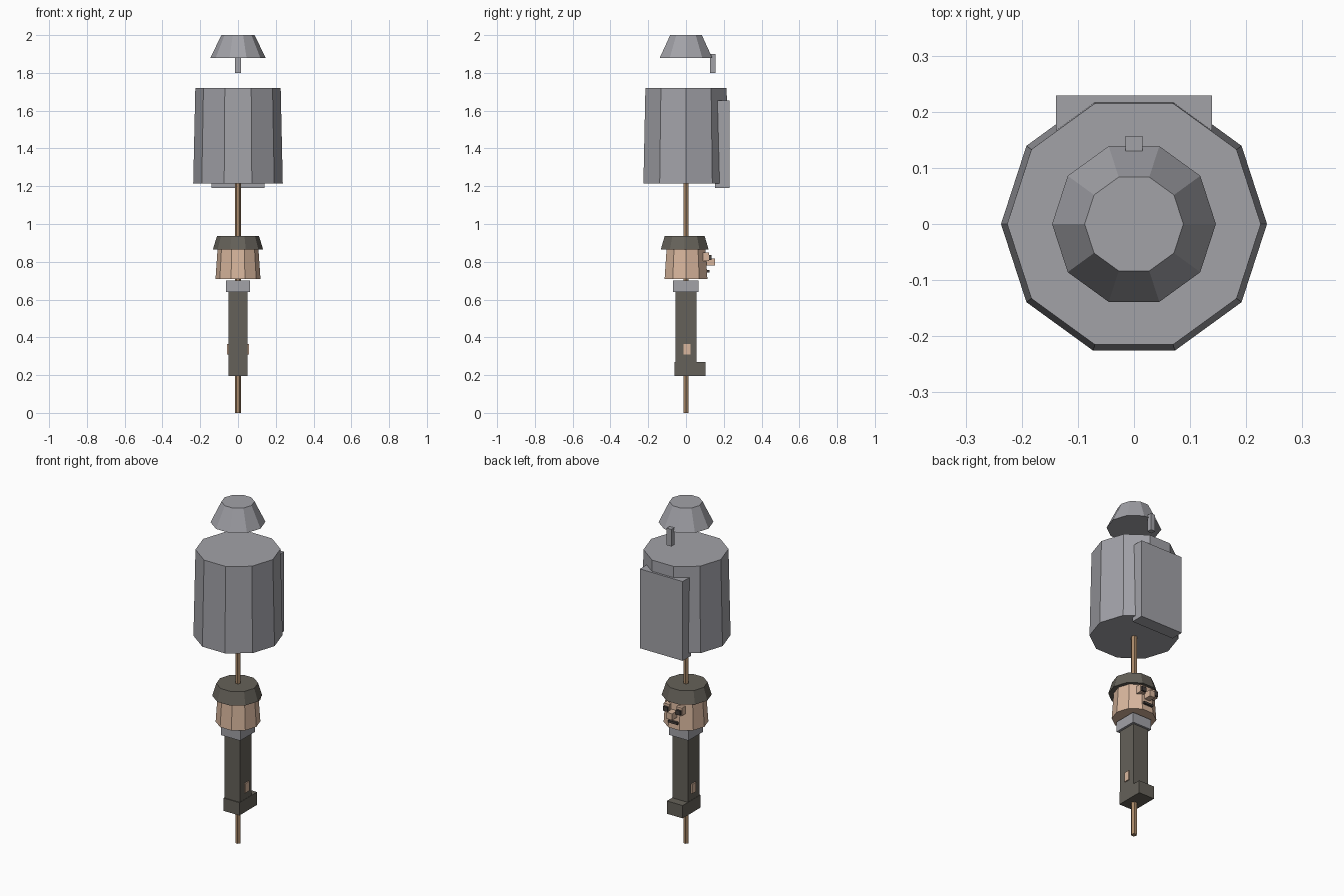
import bpy
import math

cube = bpy.data.objects.get("Cube")
if cube:
    bpy.data.objects.remove(cube, do_unlink=True)


def material(name, rgb):
    m = bpy.data.materials.new(name)
    m.use_nodes = True
    m.diffuse_color = (*rgb, 1)
    m.node_tree.nodes["Principled BSDF"].inputs["Base Color"].default_value = (*rgb, 1)
    return m


METAL = material("grey metal", (0.36, 0.36, 0.39))
CLOTH = material("dark cloth", (0.13, 0.12, 0.10))
SKIN = material("skin", (0.69, 0.47, 0.34))
WOOD = material("brown wood", (0.40, 0.25, 0.14))
INK = material("dark features", (0.06, 0.05, 0.045))


def finish(name, mat):
    o = bpy.context.object
    o.name = o.data.name = name
    o.data.materials.append(mat)
    return o


def box(name, mat, x, y, z):
    """Box spanning the given (low, high) ranges."""
    spans = (x, y, z)
    bpy.ops.mesh.primitive_cube_add(size=1, location=[(a + b) / 2 for a, b in spans])
    o = finish(name, mat)
    for v in o.data.vertices:
        v.co = [c * (b - a) for c, (a, b) in zip(v.co, spans)]
    return o


def drum(name, mat, r_low, r_high, z_low, z_high, sides=10, y=0):
    """Tapered prism with one corner on the x axis."""
    bpy.ops.mesh.primitive_cone_add(
        vertices=sides, radius1=r_low, radius2=r_high, depth=z_high - z_low,
        location=(0, y, (z_low + z_high) / 2), rotation=(0, 0, math.pi / 2))
    return finish(name, mat)


# Central staff
drum("staff", WOOD, 0.016, 0.016, 0, 1.3, sides=6)

# Floating lid with its small hinge pin
drum("lid", METAL, 0.146, 0.088, 1.88, 2)
box("hinge_pin", METAL, (-0.015, 0.015), (0.128, 0.157), (1.8, 1.9))

# Big barrel and its plate
drum("barrel", METAL, 0.237, 0.226, 1.215, 1.72)
box("barrel_plate", METAL, (-0.139, 0.139), (0.153, 0.229), (1.19, 1.655))

# Head and cap
drum("head", SKIN, 0.119, 0.108, 0.71, 0.87)
drum("cap", CLOTH, 0.133, 0.111, 0.865, 0.937, y=-0.007)

# Face
box("nose", SKIN, (-0.018, 0.018), (0.1, 0.154), (0.78, 0.818))
box("mouth", INK, (-0.03, 0.03), (0.1, 0.124), (0.744, 0.757))
for side, s in (("right", -1), ("left", 1)):
    cx = 0.041 * s
    box(side + "_eye_socket", SKIN, (cx - 0.018, cx + 0.018), (0.09, 0.122), (0.805, 0.85))
    box(side + "_eye", INK, (cx - 0.014, cx + 0.014), (0.1, 0.134), (0.81, 0.836))

# Collar, body, foot
box("collar", METAL, (-0.063, 0.063), (-0.069, 0.067), (0.64, 0.7))
box("body", CLOTH, (-0.05, 0.05), (-0.055, 0.055), (0.2, 0.645))
box("foot", CLOTH, (-0.051, 0.051), (-0.06, 0.104), (0.195, 0.27))

# Hands
for side, s in (("right", -1), ("left", 1)):
    box(side + "_hand", SKIN, sorted((0.04 * s, 0.057 * s)), (-0.012, 0.023), (0.31, 0.365))
